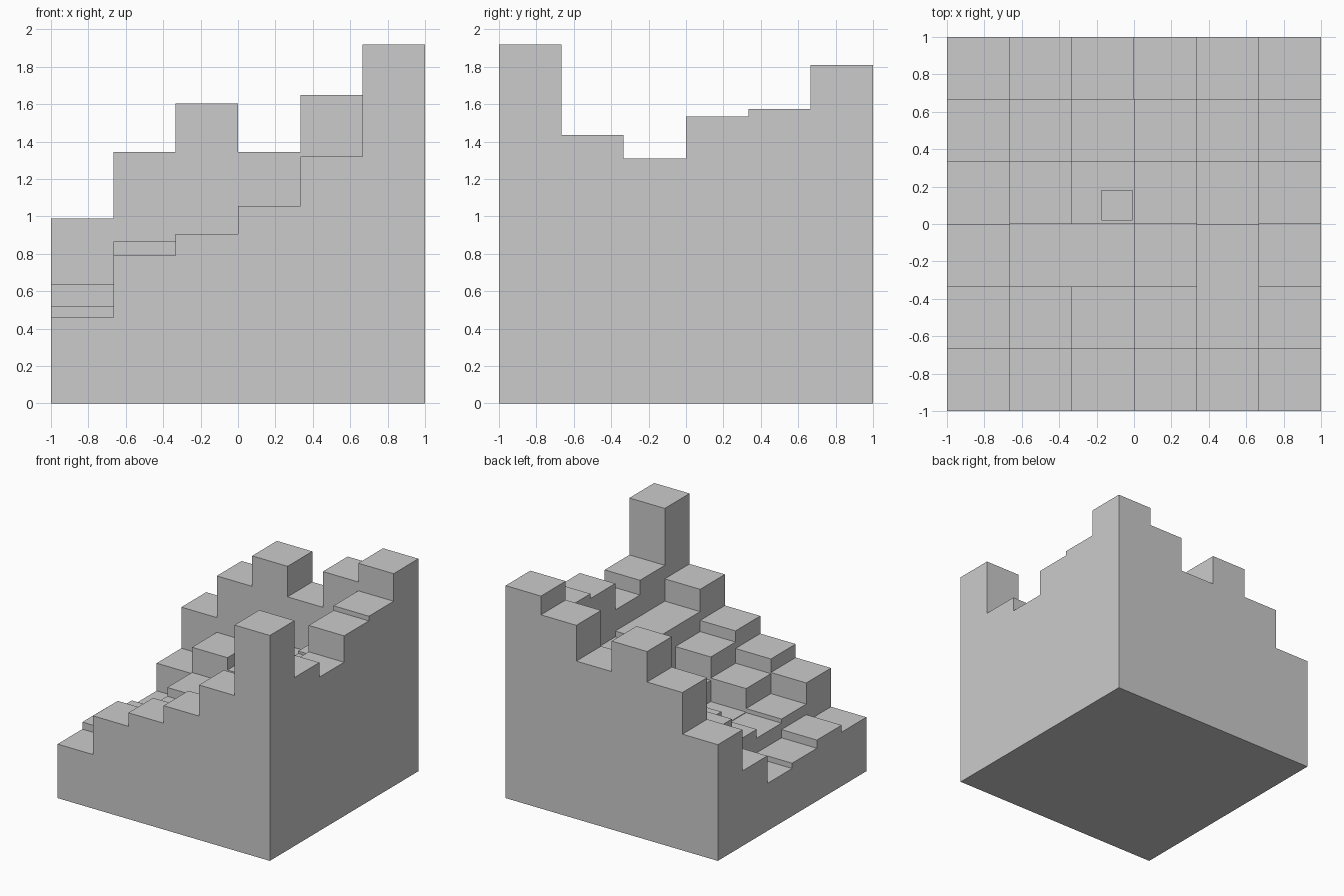
import bpy, bmesh

if "Cube" in bpy.data.objects:
    bpy.data.objects.remove(bpy.data.objects["Cube"])

N, S = 6, 1 / 3
# Column heights: rows run front to back, values run left to right
H = [
    [0.46, 0.79, 0.905, 1.055, 1.32, 1.92],
    [0.52, 0.61, 0.78, 0.96, 1.13, 1.435],
    [0.45, 0.575, 0.58, 0.76, 1.13, 1.31],
    [0.405, 0.65, 0.71, 0.80, 1.08, 1.535],
    [0.64, 0.865, 0.76, 0.93, 1.10, 1.575],
    [0.99, 1.345, 1.605, 1.345, 1.65, 1.81],
]
E = [-1 + k * S for k in range(N + 1)]

bm = bmesh.new()


def face(*pts):
    bm.faces.new([bm.verts.new(p) for p in pts])


def outer_side(heights, place, flip):
    """One stepped outer wall as a single flat polygon."""
    pts = [place(-1, 0), place(1, 0)]
    for k in reversed(range(N)):
        pts += [place(E[k + 1], heights[k]), place(E[k], heights[k])]
    face(*(pts[::-1] if flip else pts))


# Column tops and the inner walls between neighbouring columns
for j in range(N):
    for i in range(N):
        x0, x1, y0, y1, h = E[i], E[i + 1], E[j], E[j + 1], H[j][i]
        face((x0, y0, h), (x1, y0, h), (x1, y1, h), (x0, y1, h))
        if i < N - 1 and H[j][i + 1] != h:
            g = H[j][i + 1]
            face((x1, y1, h), (x1, y0, h), (x1, y0, g), (x1, y1, g))
        if j < N - 1 and H[j + 1][i] != h:
            g = H[j + 1][i]
            face((x0, y1, h), (x1, y1, h), (x1, y1, g), (x0, y1, g))

# Four outer sides and the base
outer_side(H[0], lambda t, z: (t, -1, z), False)
outer_side(H[-1], lambda t, z: (t, 1, z), True)
outer_side([r[0] for r in H], lambda t, z: (-1, t, z), True)
outer_side([r[-1] for r in H], lambda t, z: (1, t, z), False)
face((-1, -1, 0), (-1, 1, 0), (1, 1, 0), (1, -1, 0))
bmesh.ops.remove_doubles(bm, verts=bm.verts, dist=1e-4)

mesh = bpy.data.meshes.new("stepped_columns")
bm.to_mesh(mesh)
bm.free()
bpy.context.collection.objects.link(bpy.data.objects.new("stepped_columns", mesh))

# Small inward-facing block in the valley floor
bpy.ops.mesh.primitive_cube_add(size=1, location=(-0.09, 0.10, 0.64))
block = bpy.context.object
block.name = "valley_block"
block.scale = (0.165, 0.165, 0.165)
block.data.flip_normals()
